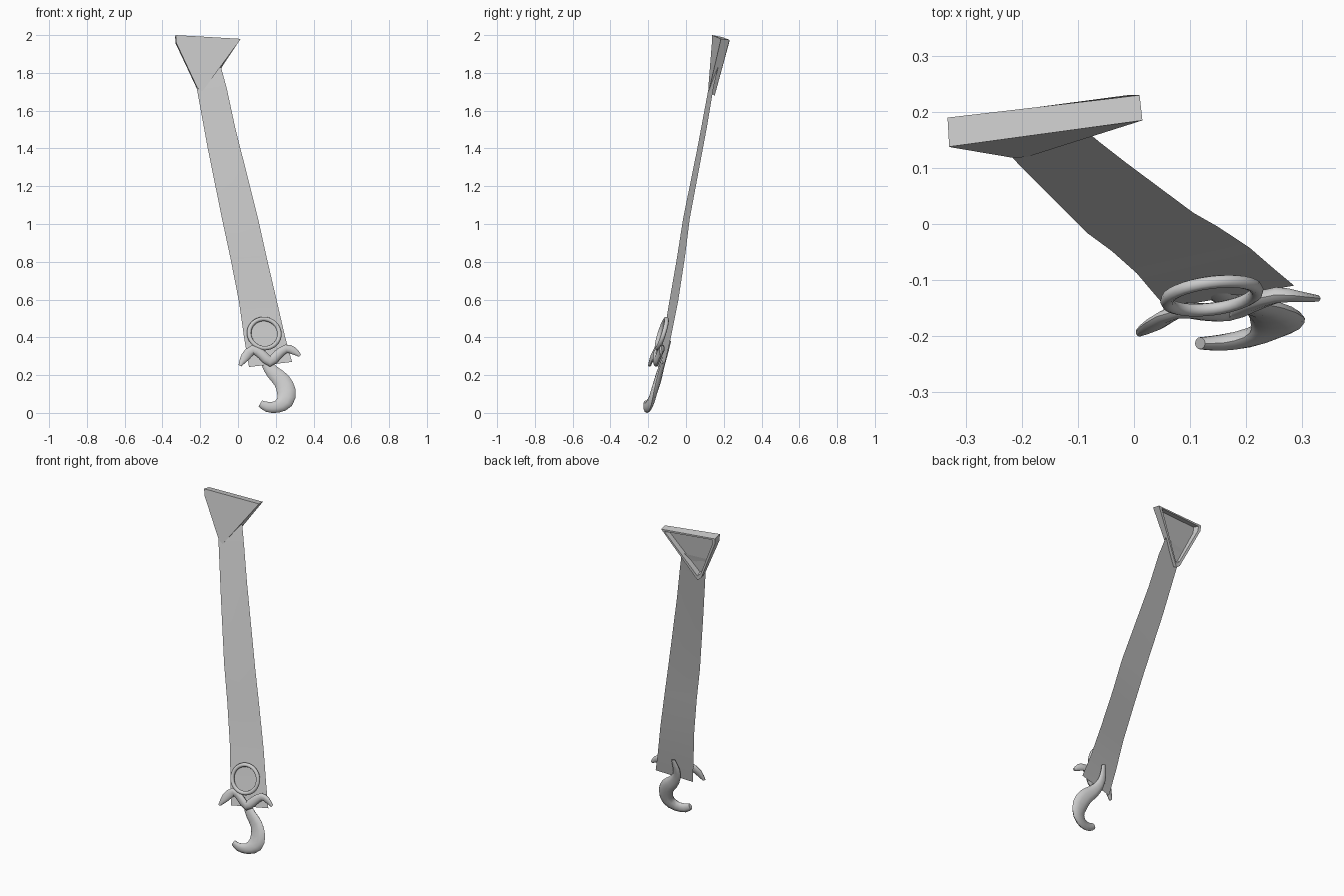
import bpy, bmesh, math
from mathutils import Vector

if "Cube" in bpy.data.objects:
    bpy.data.objects.remove(bpy.data.objects["Cube"])

grey = bpy.data.materials.new("plain grey")
grey.diffuse_color = (0.6, 0.6, 0.6, 1)
grey.use_nodes = True
grey.node_tree.nodes["Principled BSDF"].inputs["Base Color"].default_value = grey.diffuse_color


def make(name, bm, smooth=40):
    bmesh.ops.recalc_face_normals(bm, faces=bm.faces[:])
    me = bpy.data.meshes.new(name)
    bm.to_mesh(me)
    bm.free()
    me.materials.append(grey)
    ob = bpy.data.objects.new(name, me)
    bpy.context.collection.objects.link(ob)
    bpy.context.view_layer.objects.active = ob
    ob.select_set(True)
    bpy.ops.object.shade_smooth_by_angle(angle=math.radians(smooth))
    ob.select_set(False)
    return ob


def loft(bm, rings, closed=False):
    n = len(rings[0])
    vs = [[bm.verts.new(p) for p in r] for r in rings]
    pairs = list(zip(vs, vs[1:])) + ([(vs[-1], vs[0])] if closed else [])
    for a, b in pairs:
        for i in range(n):
            j = (i + 1) % n
            bm.faces.new((a[i], a[j], b[j], b[i]))
    return vs


def refine(pts):
    """Add one Catmull-Rom midpoint between each pair of points."""
    pts = [Vector(p) for p in pts]
    out = []
    for i in range(len(pts) - 1):
        a, b, c = pts[max(i - 1, 0)], pts[i], pts[i + 1]
        d = pts[min(i + 2, len(pts) - 1)]
        out += [b, (9 * (b + c) - a - d) / 16]
    return out + [pts[-1]]


def flat_sweep(name, path, sides=10):
    """Oval tube; each point is x, y, z, half width, half depth."""
    pts = refine(path)
    rings = []
    for i, p in enumerate(pts):
        t = pts[min(i + 1, len(pts) - 1)] - pts[max(i - 1, 0)]
        across = Vector((t[2], 0, -t[0])).normalized()
        c = Vector(p[:3])
        rings.append([c + across * p[3] * math.cos(k * math.tau / sides)
                      + Vector((0, p[4] * math.sin(k * math.tau / sides), 0))
                      for k in range(sides)])
    bm = bmesh.new()
    vs = loft(bm, rings)
    bm.faces.new(vs[0])
    bm.faces.new(vs[-1])
    make(name, bm)


# strap: one thin curved sheet, left and right edge pairs
left = [(-0.235, 0.14, 1.82), (-0.215, 0.116, 1.70), (-0.16, 0.06, 1.40),
        (-0.085, -0.015, 1.03), (-0.04, -0.048, 0.82), (0.005, -0.088, 0.59),
        (0.032, -0.12, 0.40), (0.058, -0.15, 0.243)]
right = [(-0.09, 0.17, 1.83), (-0.06, 0.145, 1.72), (-0.015, 0.11, 1.51),
         (0.106, 0.02, 1.03), (0.15, -0.005, 0.83), (0.206, -0.042, 0.59),
         (0.25, -0.08, 0.40), (0.286, -0.11, 0.27)]
bm = bmesh.new()
rows = [(bm.verts.new(a), bm.verts.new(b)) for a, b in zip(left, right)]
for (a, b), (c, d) in zip(rows, rows[1:]):
    bm.faces.new((a, c, d, b))
make("strap", bm)

# shoulder plate: triangular shell, hollow at the back
front = [Vector(p) for p in ((-0.33, 0.138, 2.0), (-0.327, 0.137, 1.96), (-0.215, 0.118, 1.72),
                             (-0.19, 0.12, 1.70), (0.015, 0.185, 1.98))]
back = [Vector(p) for p in ((-0.333, 0.19, 1.99), (-0.33, 0.188, 1.955), (-0.21, 0.15, 1.70),
                            (-0.185, 0.152, 1.68), (0.01, 0.23, 1.975))]
mid = Vector((-0.175, 0, 1.9))


def inset(pts, dy):
    out = []
    for p in pts:
        q = mid + (p - mid) * 0.88
        out.append(Vector((q.x, p.y + dy, q.z)))
    return out


bm = bmesh.new()
vs = loft(bm, [front, back, inset(back, 0), inset(front, 0.012)])
bm.faces.new(vs[0])
bm.faces.new(vs[-1])
make("shoulder_plate", bm, 30)

# ring buckle, leaning with the strap
normal = Vector((0.13, -1, 0.31)).normalized()
u = Vector((1, 0.13, 0)).normalized()
v = normal.cross(u)
centre = Vector((0.139, -0.128, 0.42))
rings = []
for i in range(32):
    a = i * math.tau / 32
    out = u * math.cos(a) + v * math.sin(a)
    rings.append([centre + out * (0.081 + 0.012 * math.cos(k * math.tau / 8))
                  + normal * 0.012 * math.sin(k * math.tau / 8) for k in range(8)])
bm = bmesh.new()
loft(bm, rings, True)
make("ring_buckle", bm, 60)

# wavy ornament below the ring
flat_sweep("wavy_ornament", [
    (0.01, -0.193, 0.25, 0.008, 0.008), (0.038, -0.178, 0.295, 0.024, 0.012),
    (0.08, -0.155, 0.335, 0.025, 0.014), (0.125, -0.157, 0.31, 0.025, 0.016),
    (0.17, -0.158, 0.272, 0.028, 0.016), (0.21, -0.142, 0.308, 0.025, 0.016),
    (0.255, -0.127, 0.34, 0.022, 0.015), (0.295, -0.13, 0.328, 0.02, 0.01),
    (0.328, -0.133, 0.303, 0.008, 0.006)])

# hook, its shank passing through the strap
flat_sweep("hook", [
    (0.118, -0.213, 0.05, 0.018, 0.011), (0.155, -0.212, 0.032, 0.027, 0.015),
    (0.205, -0.203, 0.032, 0.032, 0.018), (0.248, -0.185, 0.062, 0.045, 0.019),
    (0.256, -0.168, 0.115, 0.05, 0.019), (0.23, -0.15, 0.172, 0.045, 0.018),
    (0.185, -0.138, 0.215, 0.037, 0.016), (0.15, -0.123, 0.265, 0.028, 0.014),
    (0.14, -0.105, 0.32, 0.022, 0.012), (0.15, -0.087, 0.38, 0.012, 0.008)])
